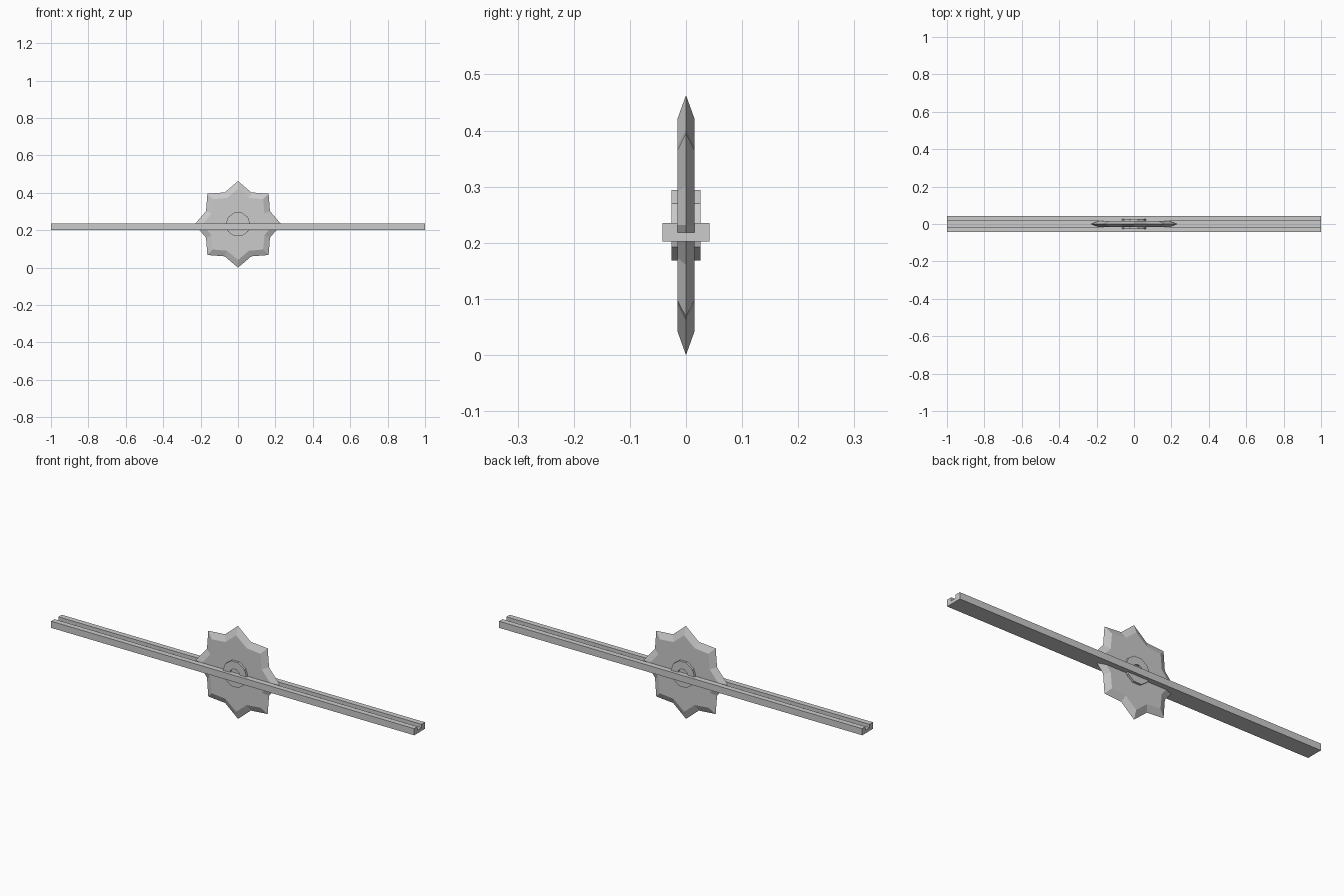
import bpy, bmesh
from math import sin, cos, pi

if "Cube" in bpy.data.objects:
    bpy.data.objects.remove(bpy.data.objects["Cube"])

CZ = 0.2315  # height of the blade axle


def ring(bm, count, radii, y):
    """Closed loop around the y axis, cycling through the given radii."""
    verts = []
    for i in range(count):
        a = 2 * pi * i / count
        r = radii[i % len(radii)]
        verts.append(bm.verts.new((r * cos(a), y, CZ + r * sin(a))))
    return verts


def loft(name, count, sections):
    """Skin a row of rings and cap both ends."""
    bm = bmesh.new()
    rings = [ring(bm, count, radii, y) for radii, y in sections]
    for a, b in zip(rings, rings[1:]):
        for i in range(count):
            j = (i + 1) % count
            bm.faces.new((a[i], a[j], b[j], b[i]))
    bm.faces.new(rings[0])
    bm.faces.new(rings[-1])
    finish(name, bm)


def finish(name, bm):
    bmesh.ops.recalc_face_normals(bm, faces=bm.faces)
    mesh = bpy.data.meshes.new(name)
    bm.to_mesh(mesh)
    bm.free()
    bpy.context.collection.objects.link(bpy.data.objects.new(name, mesh))


# Grooved rail: U-shaped profile (y, z) extruded along x
half = [(0.042, 0.202), (0.042, 0.235), (0.015, 0.235), (0.015, 0.218)]
profile = half + [(-y, z) for y, z in reversed(half)]
bm = bmesh.new()
face = bm.faces.new([bm.verts.new((-1, y, z)) for y, z in profile])
ext = bmesh.ops.extrude_face_region(bm, geom=[face], use_keep_orig=True)
moved = [v for v in ext["geom"] if isinstance(v, bmesh.types.BMVert)]
bmesh.ops.translate(bm, verts=moved, vec=(2, 0, 0))
finish("rail", bm)

# Eight-pointed saw blade with a sharpened rim
outer = (0.2315, 0.185)
inner = (0.190, 0.153)
loft("saw_blade", 16, [(inner, -0.015), (outer, 0), (inner, 0.015)])

# Ten-sided hub with a shallow recess on both faces
loft("hub", 10, [((0.027,), -0.018), ((0.027,), -0.026), ((0.066,), -0.026),
                 ((0.066,), 0.026), ((0.027,), 0.026), ((0.027,), 0.018)])
